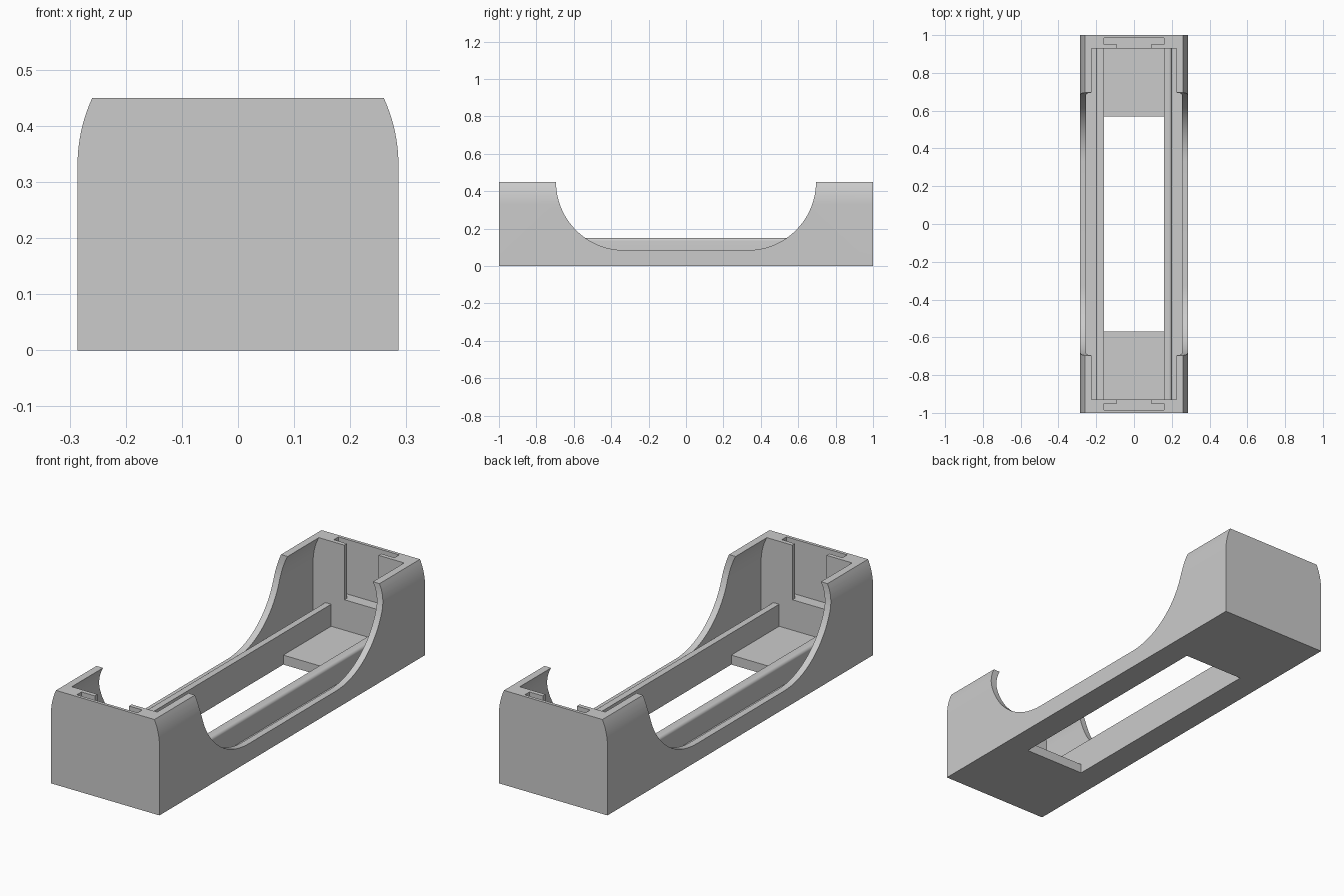
import bpy
import bmesh
from math import sin, cos, pi, asin
from mathutils import Vector

cube = bpy.data.objects.get("Cube")
if cube:
    bpy.data.objects.remove(cube, do_unlink=True)

HEIGHT, FLOOR, ARC_Z = 0.45, 0.045, 0.33
END_IN = 0.93      # inner face of the end walls
HOLE_X = 0.16      # half width of the floor opening

grey = bpy.data.materials.new("plain grey")
grey.use_nodes = True
grey.diffuse_color = (0.6, 0.6, 0.6, 1)
grey.node_tree.nodes["Principled BSDF"].inputs["Base Color"].default_value = (0.6, 0.6, 0.6, 1)


def prism(name, points, axis, start, end):
    """Extrude a closed 2D outline along one axis."""
    def place(p, d):
        return Vector((d, p[0], p[1]) if axis == "x" else (p[0], d, p[1]) if axis == "y" else (p[0], p[1], d))
    bm = bmesh.new()
    face = bm.faces.new([bm.verts.new(place(p, start)) for p in points])
    ext = bmesh.ops.extrude_face_region(bm, geom=[face])
    verts = [v for v in ext["geom"] if isinstance(v, bmesh.types.BMVert)]
    bmesh.ops.translate(bm, verts=verts, vec=place((0, 0), end - start))
    bmesh.ops.recalc_face_normals(bm, faces=bm.faces)
    mesh = bpy.data.meshes.new(name)
    bm.to_mesh(mesh)
    bm.free()
    mesh.materials.append(grey)
    obj = bpy.data.objects.new(name, mesh)
    bpy.context.collection.objects.link(obj)
    return obj


def rect(x0, x1, y0, y1):
    return [(x0, y0), (x1, y0), (x1, y1), (x0, y1)]


def mirrored(half):
    return half + [(-x, z) for x, z in reversed(half)]


def curved_section(radius, bottom, top):
    """Straight sides that curve inward above ARC_Z, as a half outline."""
    limit = asin((HEIGHT - ARC_Z) / radius)
    half = [(radius, bottom)]
    half += [(radius * cos(limit * i / 10), ARC_Z + radius * sin(limit * i / 10)) for i in range(11)]
    if top > HEIGHT:
        half.append((half[-1][0], top))
    return mirrored(half)


def activate(obj):
    bpy.ops.object.select_all(action="DESELECT")
    obj.select_set(True)
    bpy.context.view_layer.objects.active = obj


def cut(target, cutter):
    cutter.hide_render = True
    mod = target.modifiers.new("cut", "BOOLEAN")
    mod.operation = "DIFFERENCE"
    mod.solver = "EXACT"
    mod.object = cutter
    activate(target)
    bpy.ops.object.modifier_apply(modifier=mod.name)
    bpy.data.objects.remove(cutter, do_unlink=True)


# Tray body with curved upper sides, hollowed out
tray = prism("tray", curved_section(0.286, 0, HEIGHT), "y", -1, 1)
cut(tray, prism("cavity_cutter", curved_section(0.255, FLOOR, 0.6), "y", -END_IN, END_IN))

# Rounded side opening through both long walls
R, CY = 0.365, 0.33
half = [(CY + R * sin(pi / 2 * i / 24), HEIGHT - R * cos(pi / 2 * i / 24)) for i in range(25)]
cut(tray, prism("side_cutter", mirrored(half + [(CY + R, 0.6)]), "x", -0.5, 0.5))

# Floor opening
cut(tray, prism("floor_cutter", rect(-HOLE_X, HOLE_X, -0.57, 0.57), "z", -0.1, 0.08))

# T-shaped contact slots in the end walls, open at the top
for s in (-1, 1):
    outline = mirrored([(0.09, s * 0.9), (0.09, s * 0.95), (HOLE_X, s * 0.95), (HOLE_X, s * 0.985)])
    # mirrored() flips the first coordinate, which is x here
    cut(tray, prism("slot_cutter", outline, "z", 0.19, 0.6))

# Support rails with a rounded outer top edge
rails = []
for side, s in (("left", 1), ("right", -1)):
    outline = [(s * HOLE_X, FLOOR), (s * HOLE_X, 0.15)]
    outline += [(s * (0.185 + 0.015 * sin(pi / 2 * i / 6)), 0.135 + 0.015 * cos(pi / 2 * i / 6)) for i in range(7)]
    outline.append((s * 0.2, FLOOR))
    rails.append(prism(side + "_rail", outline, "y", -END_IN, END_IN))

for obj in [tray] + rails:
    activate(obj)
    bpy.ops.object.shade_smooth_by_angle(angle=pi / 6)
